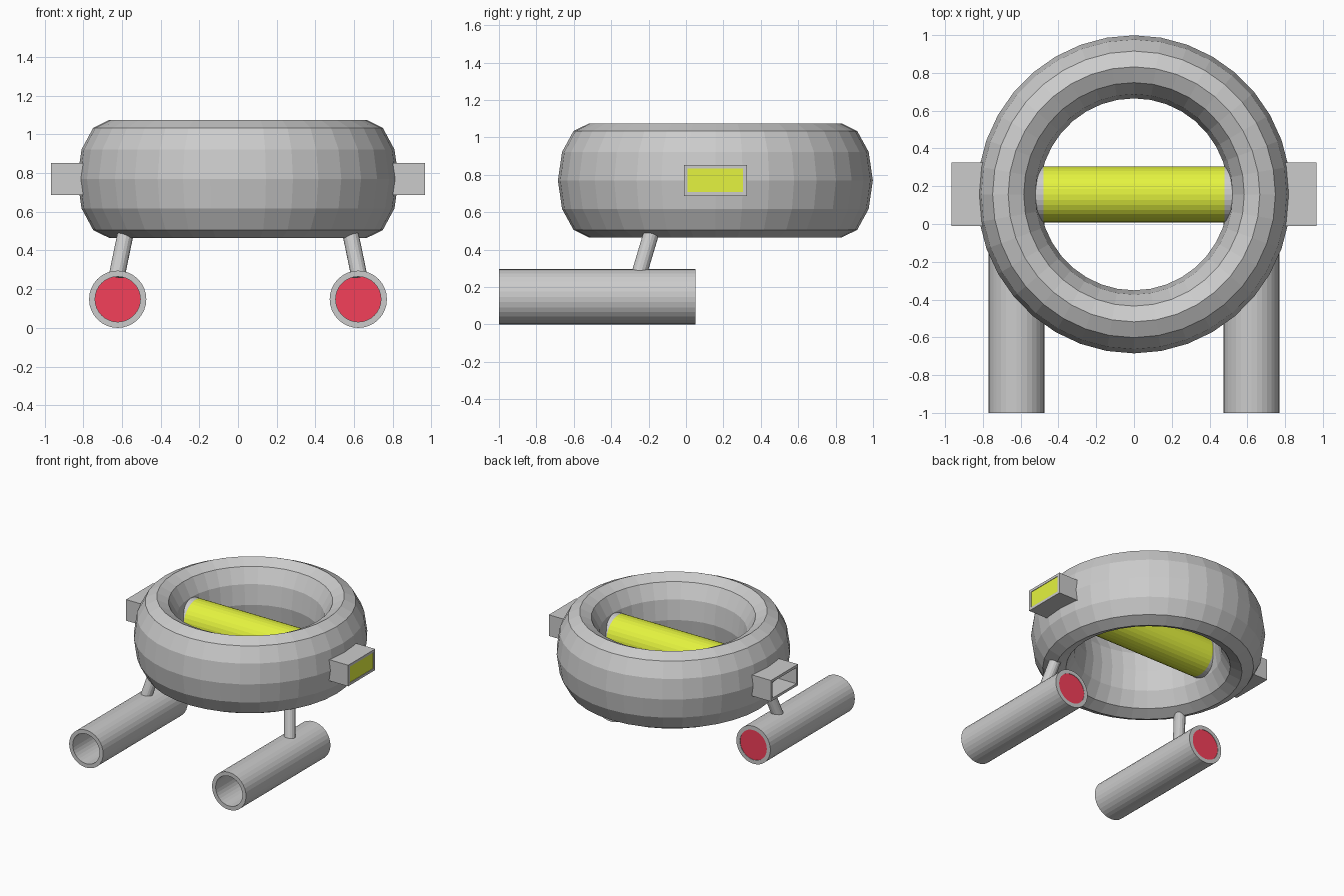
import bpy, bmesh
from math import sin, cos, pi
from mathutils import Vector, Matrix

if "Cube" in bpy.data.objects:
    bpy.data.objects.remove(bpy.data.objects["Cube"])


def material(name, color):
    m = bpy.data.materials.new(name)
    m.diffuse_color = color
    m.use_nodes = True
    m.node_tree.nodes["Principled BSDF"].inputs["Base Color"].default_value = m.diffuse_color
    return m


LIME = material("lime", (0.78, 0.90, 0.05, 1))
RED = material("red", (0.90, 0.05, 0.10, 1))


def loft(name, rings, mat=None, cap=False, closed=False):
    """Skin a list of equal-length point rings."""
    bm = bmesh.new()
    loops = [[bm.verts.new(p) for p in ring] for ring in rings]
    n = len(loops[0])
    pairs = list(zip(loops, loops[1:]))
    if closed:
        pairs.append((loops[-1], loops[0]))
    for a, b in pairs:
        for i in range(n):
            j = (i + 1) % n
            bm.faces.new((a[i], a[j], b[j], b[i]))
    if cap:
        bm.faces.new(loops[0])
        if len(loops) > 1:
            bm.faces.new(loops[-1])
    bmesh.ops.recalc_face_normals(bm, faces=bm.faces)
    me = bpy.data.meshes.new(name)
    bm.to_mesh(me)
    bm.free()
    ob = bpy.data.objects.new(name, me)
    bpy.context.collection.objects.link(ob)
    if mat:
        me.materials.append(mat)
    return ob


def circle(center, axis, r, n=32):
    rot = Vector(axis).to_track_quat('Z', 'Y')
    return [Vector(center) + rot @ Vector((r * cos(2 * pi * i / n), r * sin(2 * pi * i / n), 0))
            for i in range(n)]


def rod(name, a, b, r, mat=None, n=32):
    a, b = Vector(a), Vector(b)
    return loft(name, [circle(a, b - a, r, n), circle(b, b - a, r, n)], mat, cap=True)


def rect(x, hy, hz):
    return [Vector((x, CY + sy * hy, CZ + sz * hz))
            for sy, sz in ((-1, -1), (1, -1), (1, 1), (-1, 1))]


CY, CZ = 0.157, 0.77

# main ring: torus with a tall 12-sided elliptical section
section = [(0.675 + 0.167 * cos(k * pi / 6), 0.305 * sin(k * pi / 6)) for k in range(12)]
ring = loft("main_ring", [[p * Vector((1, 1, 1)) for p in circle((0, 0, z), (0, 0, 1), r, 36)]
                          for r, z in section], closed=True)
ring.data.transform(Matrix.Translation((0, CY, CZ)) @ Matrix.Diagonal((0.987, 1, 1, 1)))

# glowing core across the ring with grey end sockets
rod("core", (-0.48, CY, CZ), (0.48, CY, CZ), 0.148, LIME)

for s, side in ((-1, "left"), (1, "right")):
    rod(side + "_core_socket", (s * 0.48, CY, CZ), (s * 0.65, CY, CZ), 0.148)

    # engine tube, open at the front, closed by a red disc at the back
    x, z = s * 0.622, 0.148
    ax = (0, 1, 0)
    loft(side + "_engine_tube",
         [circle((x, y, z), ax, r) for y, r in
          ((-1, 0.148), (0.05, 0.148), (0.05, 0.117), (-1, 0.117))], closed=True)
    rod(side + "_engine_disc", (x, 0.035, z), (x, 0.047, z), 0.117, RED)

    # slanted strut between tube and ring
    rod(side + "_strut", (s * 0.626, -0.25, 0.272), (s * 0.558, -0.152, 0.60), 0.042, n=16)

    # hollow rectangular side port
    x0, x1 = s * 0.75, s * 0.967
    loft(side + "_port", [rect(x0, 0.168, 0.083), rect(x1, 0.168, 0.083),
                          rect(x1, 0.148, 0.063), rect(x0, 0.148, 0.063)], closed=True)

# lime panel fills the right port only; the left one is open
loft("port_panel", [rect(0.950, 0.148, 0.063), rect(0.963, 0.148, 0.063)], LIME, cap=True)
